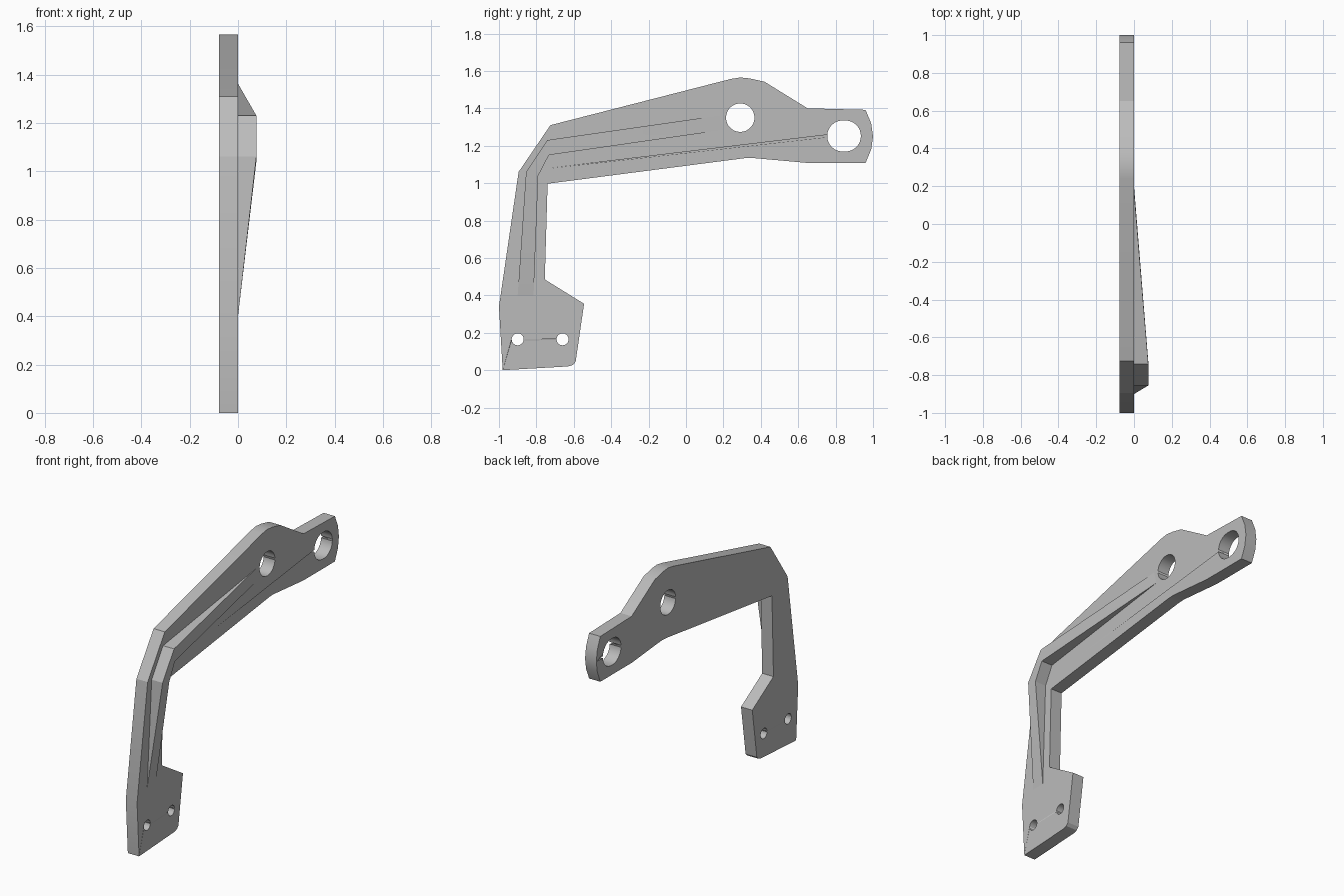
import bpy
import bmesh
from math import cos, sin, tau
from mathutils import Matrix

cube = bpy.data.objects.get("Cube")
if cube:
    bpy.data.objects.remove(cube, do_unlink=True)

THICK = 0.078
# profile (x, y, z) -> world (y, z, x)
SIDEWAYS = Matrix(((0, 0, 1, 0), (1, 0, 0, 0), (0, 1, 0, 0), (0, 0, 0, 1)))

# Single grey metal
grey = bpy.data.materials.new("grey_metal")
grey.use_nodes = True
colour = (0.5, 0.5, 0.5, 1)
grey.diffuse_color = colour
grey.node_tree.nodes["Principled BSDF"].inputs["Base Color"].default_value = colour


def add_object(name, bm):
    bmesh.ops.recalc_face_normals(bm, faces=bm.faces)
    mesh = bpy.data.meshes.new(name)
    bm.to_mesh(mesh)
    bm.free()
    mesh.materials.append(grey)
    obj = bpy.data.objects.new(name, mesh)
    bpy.context.collection.objects.link(obj)
    bpy.ops.object.select_all(action='DESELECT')
    obj.select_set(True)
    bpy.context.view_layer.objects.active = obj
    bpy.ops.object.shade_smooth_by_angle(angle=0.4)
    return obj


def hole(y, z, radius, stretch=0, n=40):
    """Round hole, or a slot when its halves are moved apart by stretch."""
    points = []
    for i in range(n):
        a = tau * (i + 0.5) / n
        side = stretch if cos(a) > 0 else -stretch
        points.append((y + radius * cos(a) + side, z + radius * sin(a)))
    return points


def extrude_profile(name, loops, depth):
    """Filled flat profile with holes, given a thickness on the -x side."""
    curve = bpy.data.curves.new(name + "_profile", 'CURVE')
    curve.dimensions = '2D'
    curve.fill_mode = 'BOTH'
    curve.extrude = depth / 2
    for loop in loops:
        spline = curve.splines.new('POLY')
        spline.points.add(len(loop) - 1)
        for point, (y, z) in zip(spline.points, loop):
            point.co = (y, z, 0, 1)
        spline.use_cyclic_u = True
    helper = bpy.data.objects.new(name + "_profile", curve)
    bpy.context.collection.objects.link(helper)
    graph = bpy.context.evaluated_depsgraph_get()
    mesh = bpy.data.meshes.new_from_object(helper.evaluated_get(graph))
    bm = bmesh.new()
    bm.from_mesh(mesh)
    bpy.data.objects.remove(helper)
    bpy.data.meshes.remove(mesh)
    bmesh.ops.remove_doubles(bm, verts=bm.verts, dist=0.0005)
    bm.transform(Matrix.Translation((-depth / 2, 0, 0)) @ SIDEWAYS)
    bmesh.ops.dissolve_limit(bm, angle_limit=0.01, verts=bm.verts, edges=bm.edges)
    return add_object(name, bm)


# Bracket plate: foot, upright, arm and end lug
outline = [
    (-0.98, 0), (-0.63, 0.02), (-0.605, 0.028), (-0.59, 0.045), (-0.545, 0.355),
    (-0.755, 0.485), (-0.74, 0.997), (0.31, 1.133), (0.35, 1.135), (0.65, 1.108),
    (0.96, 1.108), (0.99, 1.18), (1, 1.25), (0.99, 1.32), (0.96, 1.392),
    (0.65, 1.4), (0.42, 1.542), (0.34, 1.56), (0.29, 1.565), (0.24, 1.557),
    (-0.725, 1.31), (-0.895, 1.06), (-1, 0.34),
]
holes = [
    hole(-0.9, 0.165, 0.032), hole(-0.66, 0.165, 0.032),
    hole(0.29, 1.35, 0.076), hole(0.845, 1.252, 0.083, 0.007),
]
extrude_profile("bracket_plate", [outline] + holes, THICK)

# Stiffening rib: outer point, inner point and height at each station
stations = [
    ((-0.9, 0.4), (-0.815, 0.4), 0),
    ((-0.855, 1.06), (-0.79, 1.04), 0.076),
    ((-0.742, 1.23), (-0.733, 1.15), 0.076),
    ((0.18, 1.362), (0.2, 1.284), 0),
]
bm = bmesh.new()
rings = []
for outer, inner, height in stations:
    corners = [(-0.02, *outer), (height, *outer), (height, *inner), (-0.02, *inner)]
    rings.append([bm.verts.new(c) for c in corners])
for a, b in zip(rings, rings[1:]):
    for i in range(4):
        j = (i + 1) % 4
        bm.faces.new((a[i], a[j], b[j], b[i]))
bm.faces.new(rings[0])
bm.faces.new(rings[-1])
add_object("stiffening_rib", bm)
